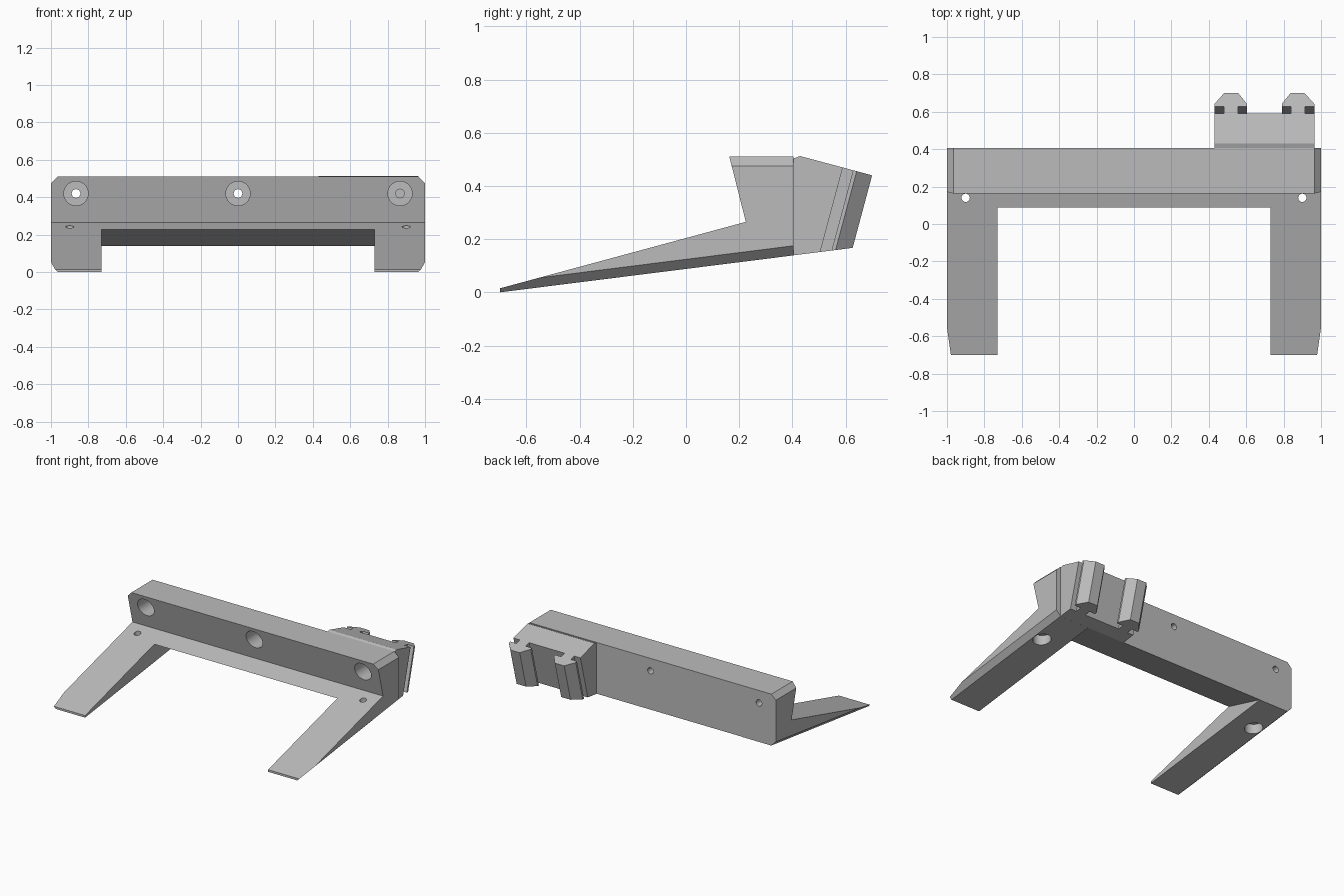
import bpy, bmesh, math
from mathutils import Vector

if "Cube" in bpy.data.objects:
    bpy.data.objects.remove(bpy.data.objects["Cube"])

# Single plain grey material
grey = bpy.data.materials.new("plain grey")
grey.use_nodes = True
GREY = (0.5, 0.5, 0.5, 1)
grey.diffuse_color = GREY
grey.node_tree.nodes["Principled BSDF"].inputs["Base Color"].default_value = GREY


def prism(points, direction):
    """Extrude a planar outline along a direction."""
    bm = bmesh.new()
    face = bm.faces.new([bm.verts.new(p) for p in points])
    ext = bmesh.ops.extrude_face_region(bm, geom=[face])["geom"]
    verts = [g for g in ext if isinstance(g, bmesh.types.BMVert)]
    bmesh.ops.translate(bm, verts=verts, vec=direction)
    bmesh.ops.recalc_face_normals(bm, faces=bm.faces)
    return bm


def side_prism(profile, half):
    return prism([(-half, y, z) for y, z in profile], (2 * half, 0, 0))


def slice_off(bm, co, normal):
    """Remove everything on the normal side of a plane and cap the cut."""
    geom = bm.verts[:] + bm.edges[:] + bm.faces[:]
    bmesh.ops.bisect_plane(bm, geom=geom, plane_co=co, plane_no=normal, clear_outer=True)
    bmesh.ops.holes_fill(bm, edges=[e for e in bm.edges if e.is_boundary], sides=0)
    bmesh.ops.recalc_face_normals(bm, faces=bm.faces)


def make(name, bm):
    mesh = bpy.data.meshes.new(name)
    bm.to_mesh(mesh)
    bm.free()
    mesh.materials.append(grey)
    obj = bpy.data.objects.new(name, mesh)
    bpy.context.collection.objects.link(obj)
    return obj


def cylinder(radius, start, end):
    start, end = Vector(start), Vector(end)
    axis = end - start
    bm = bmesh.new()
    bmesh.ops.create_cone(bm, cap_ends=True, segments=40, radius1=radius,
                          radius2=radius, depth=axis.length)
    bm.transform(axis.to_track_quat("Z", "Y").to_matrix().to_4x4())
    bmesh.ops.translate(bm, verts=bm.verts, vec=(start + end) / 2)
    return bm


def carve(obj, bm):
    cutter = make("cutter", bm)
    cutter.hide_render = True
    mod = obj.modifiers.new("carve", "BOOLEAN")
    mod.operation, mod.solver, mod.object = "DIFFERENCE", "EXACT", cutter
    with bpy.context.temp_override(object=obj, active_object=obj):
        bpy.ops.object.modifier_apply(modifier=mod.name)
    bpy.data.objects.remove(cutter)


BACK = 0.405
SLOPE = 0.126
base_normal = Vector((0, SLOPE, -1))

# Bracket: full side profile with bevelled outer edges
bm = side_prism([(-0.7, 0), (BACK, 0.139), (BACK, 0.51), (0.163, 0.51),
                 (0.225, 0.265), (-0.7, 0.015)], 1)
for s in (-1, 1):
    slice_off(bm, (s, 0, 0.475), (s, 0, 1))
    slice_off(bm, (s, -0.7, 0.036), base_normal + Vector((s, 0, 0)))
bracket = make("bracket", bm)

# Gap between the legs, with a sloping underside below the bar
carve(bracket, side_prism([(-0.8, -0.1), (0.6, -0.1), (0.6, 0.086),
                           (0.09, 0.228), (-0.8, 0.479)], 0.73))

# Counterbored holes through the bar
for x in (-0.866, 0, 0.866):
    carve(bracket, cylinder(0.065, (x, 0, 0.42), (x, 0.32, 0.42)))
    carve(bracket, cylinder(0.023, (x, 0.2, 0.42), (x, 0.6, 0.42)))

# Counterbored holes up through the legs
for x in (-0.9, 0.9):
    carve(bracket, cylinder(0.022, (x, 0.14, 0), (x, 0.14, 0.4)))
    carve(bracket, cylinder(0.06, (x, 0.14, 0), (x, 0.14, 0.17)))

# Rear mount: a block with two hooked rails, extruded along a tilted axis
tilt = math.radians(15)
up = Vector((0, math.sin(tilt), math.cos(tilt)))
out = Vector((0, math.cos(tilt), -math.sin(tilt)))
tip = Vector((0.697, 0.70, 0.44))
body, lip, bevel = -0.114, -0.074, -0.06

# Half outline: (distance from the middle, distance from the rail tips)
half = [(0.267, -0.4), (0.267, body), (0.217, body), (0.217, lip), (0.267, lip),
        (0.267, bevel), (0.215, 0), (0.14, 0), (0.093, bevel), (0.093, lip),
        (0.142, lip), (0.142, body)]
outline = half + [(-x, v) for x, v in reversed(half)]
bm = prism([tip + Vector((x, 0, 0)) + out * v for x, v in outline], up * -0.6)
slice_off(bm, (0, -0.7, 0), base_normal)
slice_off(bm, (0, BACK, 0), (0, -1, 0))
slice_off(bm, (0, BACK, 0.504), (0, -0.35, 1))
make("rear_mount", bm)

for obj in bpy.context.collection.objects:
    if obj.name in ("bracket", "rear_mount"):
        with bpy.context.temp_override(object=obj, active_object=obj,
                                       selected_objects=[obj],
                                       selected_editable_objects=[obj]):
            bpy.ops.object.shade_smooth_by_angle(angle=math.radians(25))
